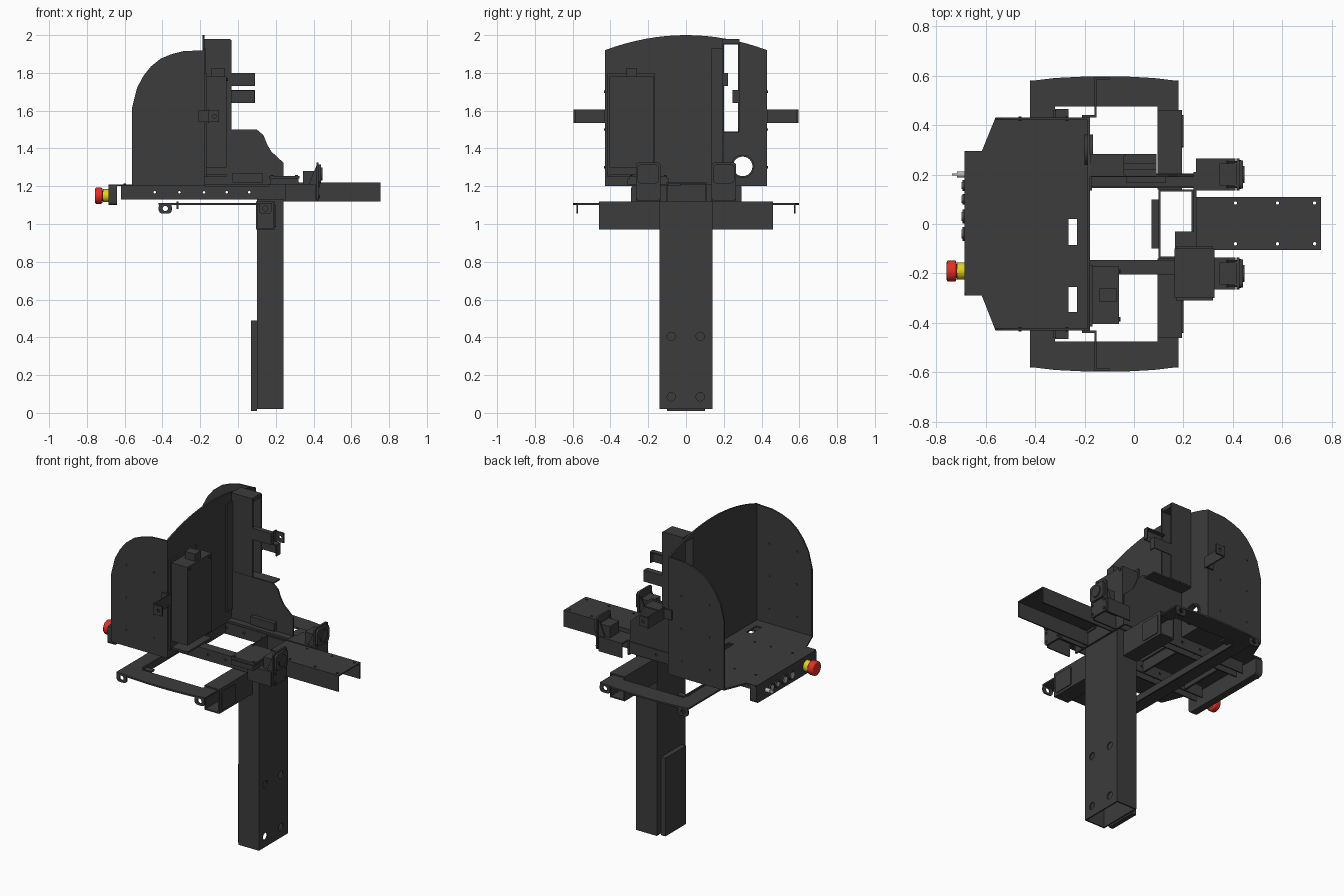
import bpy, bmesh, math

def material(name, rgb):
    m = bpy.data.materials.new(name)
    m.diffuse_color = (*rgb, 1)
    return m

DARK = material("charcoal", (0.045, 0.045, 0.045))
RED = material("red", (0.75, 0.03, 0.02))
YELLOW = material("yellow", (0.75, 0.65, 0.02))
SILVER = material("silver", (0.45, 0.45, 0.45))
SIDE = {1: "right", -1: "left"}

def prism(name, pts, axis, a, b, mat=DARK):
    """Extrude a 2D outline along an axis: x takes (y,z), y takes (x,z), z takes (x,y)."""
    place = {'x': lambda p, t: (t, p[0], p[1]),
             'y': lambda p, t: (p[0], t, p[1]),
             'z': lambda p, t: (p[0], p[1], t)}[axis]
    bm = bmesh.new()
    lo = [bm.verts.new(place(p, a)) for p in pts]
    hi = [bm.verts.new(place(p, b)) for p in pts]
    bm.faces.new(lo)
    bm.faces.new(hi)
    n = len(pts)
    for i in range(n):
        j = (i + 1) % n
        bm.faces.new((lo[i], lo[j], hi[j], hi[i]))
    bmesh.ops.recalc_face_normals(bm, faces=bm.faces)
    me = bpy.data.meshes.new(name)
    bm.to_mesh(me)
    bm.free()
    ob = bpy.data.objects.new(name, me)
    bpy.context.collection.objects.link(ob)
    me.materials.append(mat)
    return ob

def box(name, x0, x1, y0, y1, z0, z1, mat=DARK):
    return prism(name, [(x0, y0), (x1, y0), (x1, y1), (x0, y1)], 'z', z0, z1, mat)

def cyl(name, axis, u, v, r, a, b, mat=DARK, n=24):
    pts = [(u + r * math.cos(i * math.tau / n), v + r * math.sin(i * math.tau / n)) for i in range(n)]
    ob = prism(name, pts, axis, a, b, mat)
    bpy.context.view_layer.objects.active = ob
    bpy.ops.object.select_all(action='DESELECT')
    ob.select_set(True)
    bpy.ops.object.shade_smooth_by_angle(angle=math.radians(35))
    return ob

def rounded(u0, u1, v0, v1, r, n=4):
    pts = []
    for k, (u, v) in enumerate([(u1 - r, v1 - r), (u0 + r, v1 - r), (u0 + r, v0 + r), (u1 - r, v0 + r)]):
        for i in range(n + 1):
            t = math.pi / 2 * (k + i / n)
            pts.append((u + r * math.cos(t), v + r * math.sin(t)))
    return pts

def cut(ob, *cutters):
    for c in cutters:
        c.hide_render = True
        m = ob.modifiers.new("cut", 'BOOLEAN')
        m.operation, m.solver, m.object = 'DIFFERENCE', 'EXACT', c
        bpy.context.view_layer.objects.active = ob
        bpy.ops.object.modifier_apply(modifier=m.name)
        bpy.data.objects.remove(c)
    return ob

def channel(name, axis, a, b, c0, c1, z0, z1, t=0.008):
    """U-section open at the bottom."""
    pts = [(c0, z0), (c0, z1), (c1, z1), (c1, z0), (c1 - t, z0), (c1 - t, z1 - t), (c0 + t, z1 - t), (c0 + t, z0)]
    return prism(name, pts, axis, a, b)

# Hollow column with bolt holes and rear cover
col = box("column", 0.10, 0.24, -0.14, 0.14, 0.02, 1.20)
holes = [cyl("hole", 'x', y, z, 0.022, 0.2, 0.3) for y in (-0.078, 0.075) for z in (0.085, 0.405)]
cut(col, box("bore", 0.108, 0.232, -0.132, 0.132, -0.1, 1.3), *holes)
channel_pts = [(0.10, -0.10), (0.07, -0.10), (0.07, 0.10), (0.10, 0.10)]
prism("column_rear_cover", channel_pts, 'z', 0.01, 0.49)

# Shell: back panel with arched top, curved side walls, floor tray
arch = [(0.43 * math.cos(t), 1.92 + 0.08 * math.sin(t) ** 1.0) for t in
        [math.acos(1 - i / 8) for i in range(17)]]
arch = [(y, 2.0 - 0.08 * (y / 0.43) ** 2) for y, z in arch]
panel = prism("back_panel", [(-0.43, 1.2), (0.43, 1.2)] + arch, 'x', -0.188, -0.178)
cut(panel, box("slot", -0.3, 0, 0.20, 0.275, 1.49, 1.95), cyl("port", 'x', 0.30, 1.305, 0.052, -0.3, 0))
ring = cyl("port_collar", 'x', 0.30, 1.305, 0.062, -0.20, -0.165)
cut(ring, cyl("port", 'x', 0.30, 1.305, 0.052, -0.3, 0))
wall = [(-0.56, 1.2), (-0.56, 1.62), (-0.535, 1.72), (-0.50, 1.785), (-0.46, 1.835), (-0.41, 1.875),
        (-0.35, 1.90), (-0.29, 1.915), (-0.18, 1.92), (-0.18, 1.2)]
for s in (1, -1):
    prism(SIDE[s] + "_shell_wall", wall, 'y', s * 0.42, s * 0.43)
    for i, (x, z) in enumerate([(-0.46, 1.3), (-0.46, 1.5), (-0.46, 1.7), (-0.27, 1.3), (-0.27, 1.5), (-0.27, 1.7)]):
        cyl(f"{SIDE[s]}_wall_bolt_{i}", 'y', x, z, 0.006, s * 0.416, s * 0.434, n=8)
    # Side brackets on the shell
    box(SIDE[s] + "_bracket_foot", -0.21, -0.155, s * 0.43, s * 0.44, 1.54, 1.60)
    box(SIDE[s] + "_bracket_arm", -0.16, -0.152, s * 0.43, s * 0.595, 1.535, 1.605)
    tab = box(SIDE[s] + "_bracket_end", -0.16, -0.10, s * 0.585, s * 0.595, 1.54, 1.60)
    cut(tab, cyl("hole", 'y', -0.125, 1.57, 0.01, s * 0.5, s * 0.7))
floor = prism("shell_floor", [(-0.18, -0.43), (-0.18, 0.43), (-0.56, 0.43), (-0.615, 0.295), (-0.68, 0.295),
              (-0.68, -0.29), (-0.615, -0.29), (-0.56, -0.43)], 'z', 1.20, 1.21)
cut(floor, box("c", -0.265, -0.23, -0.085, 0.02, 1, 1.4), box("c", -0.265, -0.23, -0.355, -0.255, 1, 1.4))
for x in (-0.60, -0.455, -0.345):
    for y in (-0.175, 0.18):
        cyl("floor_bolt", 'z', x, y, 0.006, 1.20, 1.214, n=8)

# Control panel, buttons and emergency stop
prism("control_panel", rounded(-0.29, 0.295, 1.10, 1.21, 0.02), 'x', -0.685, -0.64)
for y, r in ((0.155, 0.022), (0.10, 0.022), (0.03, 0.028), (-0.04, 0.028)):
    cyl("button_rim", 'x', y, 1.15, r, -0.694, -0.684)
    cyl("button_cap", 'x', y, 1.15, r * 0.65, -0.698, -0.69, SILVER)
cyl("key_switch", 'x', 0.20, 1.15, 0.013, -0.715, -0.684, SILVER)
box("key", -0.735, -0.71, 0.196, 0.204, 1.14, 1.16, SILVER)
cyl("stop_collar", 'x', -0.19, 1.15, 0.034, -0.715, -0.684, YELLOW)
cyl("stop_stem", 'x', -0.19, 1.15, 0.028, -0.722, -0.712, RED)
stop = cyl("stop_button", 'x', -0.19, 1.15, 0.043, -0.757, -0.718, RED)
bev = stop.modifiers.new("round", 'BEVEL')
bev.width, bev.segments = 0.007, 2

# Main rails, cross members and extension beam
for s in (1, -1):
    rail = channel(SIDE[s] + "_rail", 'x', -0.62, 0.245, s * 0.175 - 0.03, s * 0.175 + 0.03, 1.13, 1.20)
    cut(rail, *[cyl("hole", 'y', x, 1.168, 0.007, -0.5, 0.5, n=10) for x in (-0.44, -0.31, -0.18, -0.06, 0.06)])
for x in (-0.50, -0.20):
    box("cross_member", x, x + 0.012, -0.145, 0.145, 1.135, 1.20)
beam = channel("extension_beam", 'x', 0.25, 0.755, -0.105, 0.11, 1.12, 1.22)
cut(beam, *[cyl("hole", 'z', x, y, 0.007, 1.0, 1.5, n=10) for x in (0.41, 0.58, 0.73) for y in (-0.08, 0.085)])
box("beam_end_plate", 0.24, 0.252, -0.21, 0.21, 1.12, 1.21)
box("corner_plate", 0.165, 0.26, -0.21, -0.03, 1.20, 1.212)

# Paired motor mounts beside the beam
for s in (1, -1):
    y0, y1 = sorted((s * 0.135, s * 0.265))
    n = SIDE[s] + "_mount_"
    channel(n + "base", 'x', 0.25, 0.41, y0, y1, 1.12, 1.21)
    box(n + "body", 0.345, 0.415, y0 + 0.02, y1 - 0.02, 1.20, 1.28)
    face = prism(n + "face", rounded(y0, y1, 1.125, 1.325, 0.015), 'x', 0.415, 0.427)
    prism(n + "rim", rounded(y0 + 0.008, y1 - 0.008, 1.215, 1.315, 0.02), 'x', 0.425, 0.44)
    cyl(n + "hub", 'x', s * 0.2, 1.265, 0.035, 0.43, 0.447)
    for y in (y0 + 0.015, y1 - 0.015):
        for z in (1.145, 1.20):
            cyl(n + "bolt", 'x', y, z, 0.008, 0.425, 0.433, n=8)
        prism(n + "gusset", [(0.37, 1.20), (0.42, 1.20), (0.42, 1.32)], 'y', y - 0.004, y + 0.004)

# Junction box with lid
box("junction_box", 0.17, 0.32, -0.31, -0.09, 1.21, 1.24)
box("junction_lid", 0.163, 0.325, -0.30, -0.10, 1.24, 1.255)
for x in (0.18, 0.31):
    for y in (-0.29, -0.11):
        cyl("lid_screw", 'z', x, y, 0.007, 1.25, 1.259, n=8)

# Power cabinet on the panel
box("cabinet", -0.178, -0.06, -0.405, -0.17, 1.30, 1.78)
box("cabinet_back_plate", -0.178, -0.168, -0.415, -0.165, 1.25, 1.80)
box("cabinet_cap", -0.14, -0.07, -0.315, -0.26, 1.78, 1.825)
box("cabinet_shelf", -0.178, -0.06, -0.405, -0.17, 1.25, 1.262)
for y in (-0.385, -0.19):
    cyl("cabinet_screw", 'x', y, 1.765, 0.009, -0.06, -0.054, n=10)

# Upright guide frame around the slot, with fingers
for y in (0.192, 0.275):
    box("guide_wall", -0.178, -0.035, y, y + 0.008, 1.49, 1.975)
box("guide_top", -0.178, -0.04, 0.192, 0.283, 1.955, 1.98)
box("guide_flange", -0.178, -0.17, 0.135, 0.2, 1.27, 1.93)
for y0, y1, yp, z in ((0.192, 0.222, 0.192, 1.73), (0.245, 0.283, 0.277, 1.64)):
    box("finger_plate", -0.04, 0.09, yp, yp + 0.006, z, z + 0.07)
    box("finger_tip", 0.084, 0.09, y0, y1, z, z + 0.07)
    box("finger_lip", -0.04, 0.09, y0, y1, z + 0.064, z + 0.07)

# Fin-shaped guard plate on the rail
fin = [(-0.178, 1.2), (-0.178, 1.5), (0.10, 1.5), (0.135, 1.47), (0.155, 1.42), (0.175, 1.385),
       (0.24, 1.325), (0.24, 1.2)]
prism("guard_plate", fin, 'y', 0.19, 0.20)
box("guard_top_flange", -0.178, 0.09, 0.19, 0.28, 1.482, 1.49)
box("guard_foot", -0.178, 0.24, 0.15, 0.20, 1.20, 1.212)
box("guard_block", -0.03, 0.13, 0.165, 0.19, 1.22, 1.27)

# Lower frame: bowed side bars, arms, tabs and box tubes
bow = [(-0.42, 0.475), (0.18, 0.475), (0.18, 0.578), (0.08, 0.59), (-0.05, 0.597), (-0.18, 0.597),
       (-0.32, 0.59), (-0.42, 0.578)]
box("rear_cross_arm", -0.42, -0.32, -0.48, 0.48, 1.10, 1.11)
box("rear_arm_lip", -0.325, -0.315, -0.46, 0.46, 1.08, 1.12)
for s in (1, -1):
    n = SIDE[s]
    prism(n + "_side_bar", [(x, s * y) for x, y in bow], 'z', 1.10, 1.11)
    box(n + "_arm_tab", -0.33, -0.265, s * 0.43, s * 0.465, 1.10, 1.11)
    box(n + "_front_arm", 0.095, 0.18, s * 0.44, s * 0.48, 1.10, 1.11)
    for x in (-0.385, 0.145):
        eye = prism(n + "_eye_tab", rounded(x - 0.035, x + 0.035, 1.055, 1.11, 0.02), 'y', s * 0.572, s * 0.58)
        cut(eye, cyl("hole", 'y', x, 1.082, 0.014, -1, 1, n=16))
    tube = box(n + "_box_tube", 0.095, 0.195, s * 0.14, s * 0.46, 0.97, 1.12)
    cut(tube, box("bore", 0.103, 0.187, s * 0.15, s * 0.6, 0.978, 1.112))
    prism(n + "_tube_pad", rounded(*sorted((s * 0.31, s * 0.44)), 0.985, 1.10, 0.008), 'x', 0.19, 0.20)
    box(n + "_tube_divider", 0.10, 0.19, s * 0.30, s * 0.308, 0.975, 1.115)
